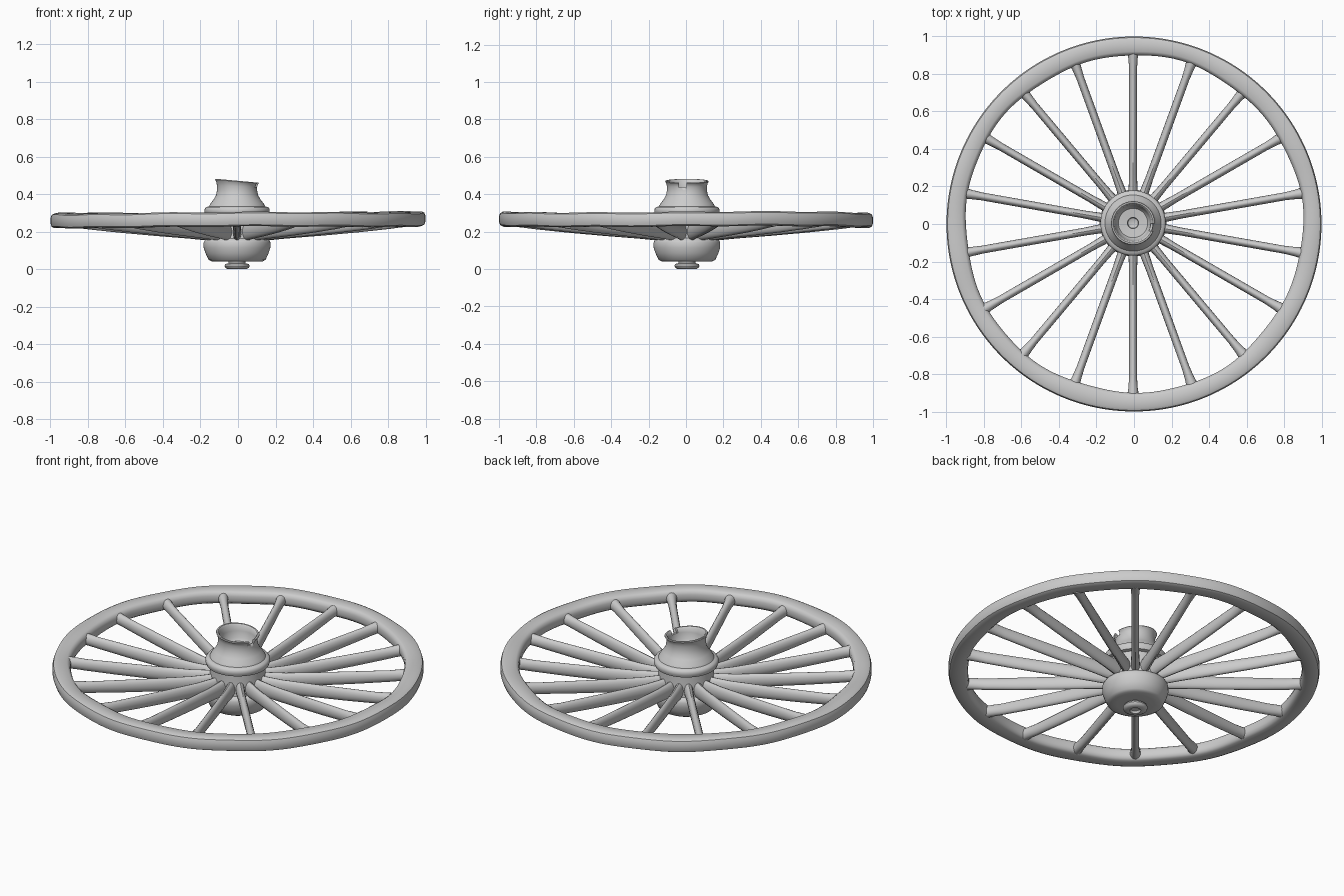
import bpy, bmesh, math
from mathutils import Vector, Matrix

if "Cube" in bpy.data.objects:
    bpy.data.objects.remove(bpy.data.objects["Cube"])

CX, CY = -0.005, 0.005   # hub sits slightly off centre


def finish(name, bm, angle=40):
    bmesh.ops.recalc_face_normals(bm, faces=bm.faces)
    me = bpy.data.meshes.new(name)
    bm.to_mesh(me)
    bm.free()
    ob = bpy.data.objects.new(name, me)
    bpy.context.collection.objects.link(ob)
    bpy.ops.object.select_all(action='DESELECT')
    ob.select_set(True)
    bpy.context.view_layer.objects.active = ob
    bpy.ops.object.shade_smooth_by_angle(angle=math.radians(angle))
    return ob


def loft(bm, rings, closed=False):
    """Skin a list of equal-length vertex loops."""
    loops = [[bm.verts.new(p) for p in r] for r in rings]
    n = len(loops[0])
    pairs = list(zip(loops, loops[1:]))
    if closed:
        pairs.append((loops[-1], loops[0]))
    for a, b in pairs:
        for i in range(n):
            j = (i + 1) % n
            bm.faces.new((a[i], a[j], b[j], b[i]))
    if not closed:
        bm.faces.new(loops[0])
        bm.faces.new(loops[-1])


def lathe(name, profile, seg=64, closed=False, shift=(CX, CY), wobble=None):
    bm = bmesh.new()
    rings = []
    for r, z in profile:
        ring = []
        for i in range(seg):
            a = 2 * math.pi * i / seg
            rr, zz = wobble(r, z, a) if wobble else (r, z)
            ring.append((shift[0] + rr * math.cos(a), shift[1] + rr * math.sin(a), zz))
        rings.append(ring)
    loft(bm, rings, closed)
    return finish(name, bm)


# Rim: rounded rectangular section with slight hand-worn waviness
def worn_rim(r, z, a):
    if r < 0.95:
        r += 0.004 * math.sin(5 * a + 1) + 0.003 * math.sin(11 * a)
    z += 0.003 * math.sin(3 * a) + 0.002 * math.sin(13 * a + 2)
    return r, z + 0.004 * math.cos(a)


rim_profile = [(0.905, 0.235), (0.918, 0.225), (0.98, 0.225), (0.994, 0.232),
               (1.0, 0.25), (1.0, 0.278), (0.994, 0.295), (0.98, 0.302),
               (0.92, 0.301), (0.906, 0.292), (0.9, 0.275), (0.9, 0.25)]
lathe("rim", rim_profile, 160, True, (0, 0), worn_rim)


# Spokes: 18 oval bars, dished down towards the hub
# stations: radius, centre z, half width, half height
stations = [(0.11, 0.198, 0.024, 0.046), (0.18, 0.199, 0.024, 0.044),
            (0.26, 0.203, 0.021, 0.040), (0.45, 0.216, 0.021, 0.038),
            (0.65, 0.232, 0.021, 0.036), (0.82, 0.247, 0.021, 0.033),
            (0.88, 0.255, 0.025, 0.033), (0.93, 0.26, 0.033, 0.033)]
for k in range(18):
    bm = bmesh.new()
    rings = []
    for r, z, w, h in stations:
        ring = []
        for i in range(16):
            t = 2 * math.pi * i / 16
            ring.append((r, w * math.cos(t), z + h * math.sin(t)))
        rings.append(ring)
    loft(bm, rings)
    turn = Matrix.Translation((CX, CY, 0)) @ Matrix.Rotation(math.radians(10 + 20 * k), 4, 'Z')
    bmesh.ops.transform(bm, matrix=turn, verts=bm.verts)
    finish(f"spoke_{k + 1:02d}", bm)


# Hub lower bowl and the core the spokes run into
lathe("hub_bowl", [(0.10, 0.04), (0.135, 0.041), (0.152, 0.05), (0.168, 0.085),
                   (0.178, 0.115), (0.178, 0.142), (0.172, 0.155),
                   (0.155, 0.165), (0.15, 0.20), (0.15, 0.31)])

# Axle cap under the bowl, with a small dimple
lathe("axle_cap", [(0.012, 0.016), (0.024, 0.012), (0.03, 0.0), (0.05, 0.0),
                   (0.062, 0.007), (0.067, 0.017), (0.063, 0.027),
                   (0.045, 0.032), (0.045, 0.06)], 40)


# Upper collar and flared sleeve with an open cup; the lip slopes down in +x
def sloped_lip(r, z, a):
    if z > 0.43:
        z -= 0.09 * (r * math.cos(a) + 0.1) * (z - 0.43) / 0.05
    return r, z


sleeve = lathe("hub_sleeve", [
    (0.15, 0.285), (0.168, 0.29), (0.174, 0.305), (0.174, 0.32), (0.166, 0.331),
    (0.15, 0.335), (0.142, 0.35), (0.125, 0.372), (0.112, 0.395), (0.107, 0.42),
    (0.107, 0.445), (0.111, 0.465), (0.117, 0.476), (0.114, 0.481), (0.106, 0.481),
    (0.099, 0.472), (0.094, 0.44), (0.089, 0.40), (0.078, 0.385), (0.03, 0.38),
    (0.027, 0.36), (0.012, 0.355)], wobble=sloped_lip)

# Broken notch in the lip
bm = bmesh.new()
bmesh.ops.create_cube(bm, size=1, matrix=Matrix.Translation((0.11, -0.018, 0.465))
                      @ Matrix.Diagonal((0.06, 0.04, 0.055, 1)))
cutter = finish("notch_cutter", bm)
cutter.hide_render = True
cutter.hide_set(True)
cut = sleeve.modifiers.new("notch", 'BOOLEAN')
cut.operation = 'DIFFERENCE'
cut.solver = 'EXACT'
cut.object = cutter
